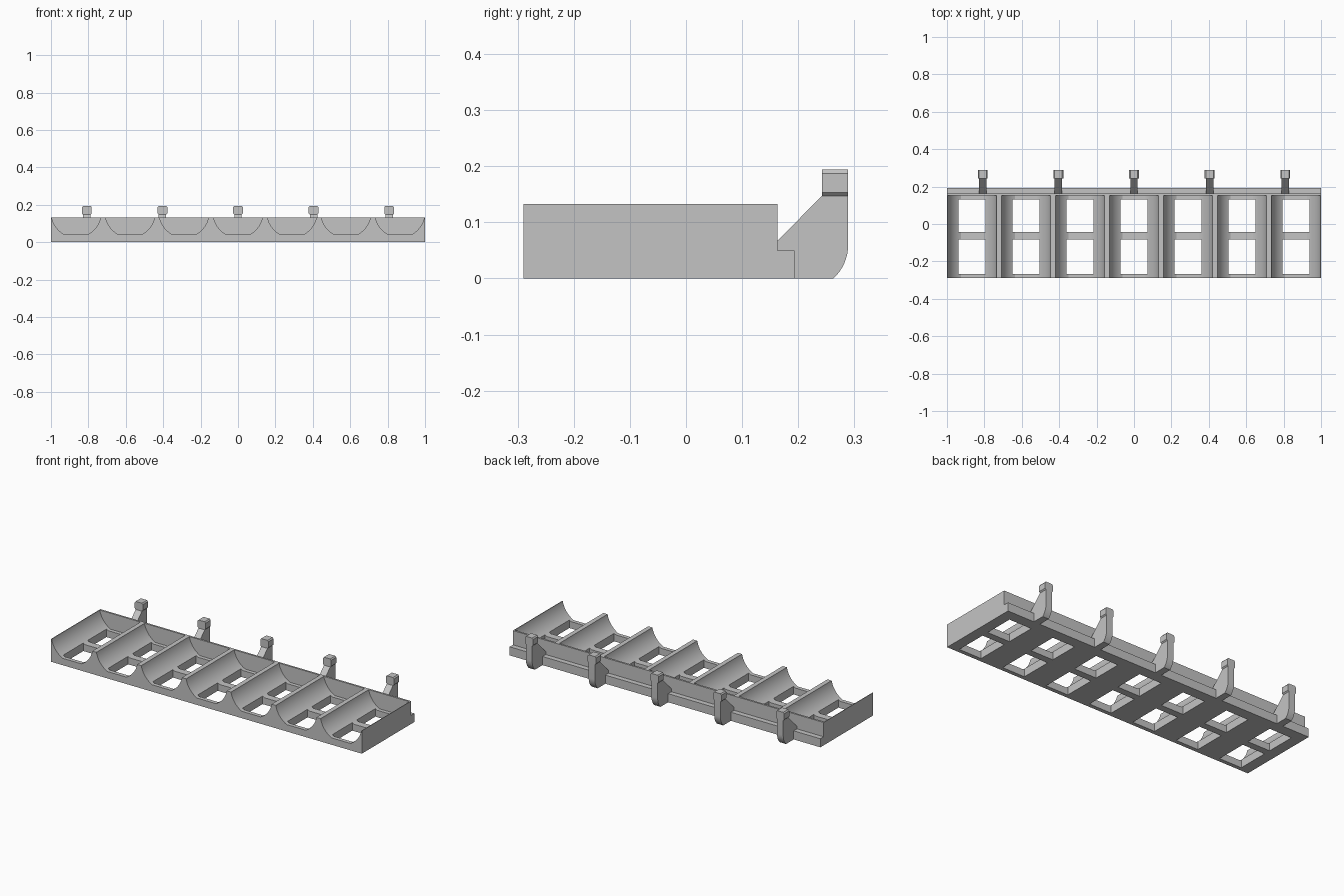
import bpy, bmesh, math
from mathutils import Vector

if "Cube" in bpy.data.objects:
    bpy.data.objects.remove(bpy.data.objects["Cube"], do_unlink=True)

grey = bpy.data.materials.new("plain_grey")
grey.use_nodes = True
COLOUR = (0.55, 0.55, 0.55, 1)
grey.diffuse_color = COLOUR
grey.node_tree.nodes["Principled BSDF"].inputs["Base Color"].default_value = COLOUR


def add_prism(bm, points, depth):
    """Extrude a closed outline of 3D points along the depth vector."""
    face = bm.faces.new([bm.verts.new(p) for p in points])
    new = bmesh.ops.extrude_face_region(bm, geom=[face])["geom"]
    verts = [v for v in new if isinstance(v, bmesh.types.BMVert)]
    bmesh.ops.translate(bm, verts=verts, vec=Vector(depth))


def add_box(bm, x0, x1, y0, y1, z0, z1):
    add_prism(bm, [(x0, y0, z0), (x1, y0, z0), (x1, y1, z0), (x0, y1, z0)], (0, 0, z1 - z0))


def make_object(name, bm):
    bmesh.ops.recalc_face_normals(bm, faces=bm.faces[:])
    mesh = bpy.data.meshes.new(name)
    bm.to_mesh(mesh)
    bm.free()
    mesh.materials.append(grey)
    obj = bpy.data.objects.new(name, mesh)
    bpy.context.collection.objects.link(obj)
    return obj


def select_only(obj):
    bpy.ops.object.select_all(action="DESELECT")
    obj.select_set(True)
    bpy.context.view_layer.objects.active = obj


def cut(target, cutter):
    cutter.hide_render = True
    mod = target.modifiers.new("cut", "BOOLEAN")
    mod.operation, mod.solver, mod.object = "DIFFERENCE", "EXACT", cutter
    select_only(target)
    bpy.ops.object.modifier_apply(modifier=mod.name)
    bpy.data.objects.remove(cutter, do_unlink=True)


# Main tray: L-shaped side profile with a low ledge along the back
FRONT, BACK, TOP, FLOOR = -0.29, 0.163, 0.133, 0.04
bm = bmesh.new()
side = [(FRONT, 0), (0.193, 0), (0.193, 0.05), (BACK, 0.05), (BACK, TOP), (FRONT, TOP)]
add_prism(bm, [(-1, y, z) for y, z in side], (2, 0, 0))
tray = make_object("tray", bm)

# Seven round troughs with flat floors, open at the front
RADIUS, AXIS_Z = 0.1335, 0.159
centres = [0.2885 * i for i in range(-3, 4)]
half_angle = math.acos((AXIS_Z - FLOOR) / RADIUS)
bm = bmesh.new()
for cx in centres:
    right = []
    for i in range(17):
        a = half_angle + (math.pi / 2 - half_angle) * i / 16
        right.append((RADIUS * math.sin(a), AXIS_Z - RADIUS * math.cos(a)))
    outline = right + [(-x, z) for x, z in reversed(right)]
    add_prism(bm, [(cx + x, FRONT - 0.05, z) for x, z in outline], (0, 0.152 - FRONT + 0.05, 0))
cut(tray, make_object("trough_cutter", bm))

# Two rectangular openings through each trough floor
bm = bmesh.new()
for cx in centres:
    for y0, y1 in ((-0.267, -0.083), (-0.042, 0.13)):
        add_box(bm, cx - 0.072, cx + 0.072, y0, y1, -0.05, 0.1)
cut(tray, make_object("opening_cutter", bm))
select_only(tray)
bpy.ops.object.shade_smooth_by_angle(angle=math.radians(25))

# Hook arms: sloped front, rounded lower back
ARC = 0.082
sweep = math.asin(0.06 / ARC)
heel = [(0.289 - ARC + ARC * math.cos(sweep * (1 - i / 8)),
         0.06 - ARC * math.sin(sweep * (1 - i / 8))) for i in range(9)]
arm = [(0.16, 0)] + heel + [(0.289, 0.15), (0.242, 0.15), (0.242, 0.147), (BACK, 0.067), (0.16, 0.067)]

# Hook heads: wider block with bevelled sides
half_head = [(0.02, 0.147), (0.026, 0.153), (0.026, 0.187), (0.02, 0.194)]
head = half_head + [(-x, z) for x, z in reversed(half_head)]

for i in range(-2, 3):
    cx = 0.404 * i
    bm = bmesh.new()
    add_prism(bm, [(cx - 0.02, y, z) for y, z in arm], (0.04, 0, 0))
    hook_arm = make_object(f"hook_arm_{i + 3}", bm)
    select_only(hook_arm)
    bpy.ops.object.shade_smooth_by_angle(angle=math.radians(25))
    bm = bmesh.new()
    add_prism(bm, [(cx + x, 0.242, z) for x, z in head], (0, 0.047, 0))
    make_object(f"hook_head_{i + 3}", bm)
